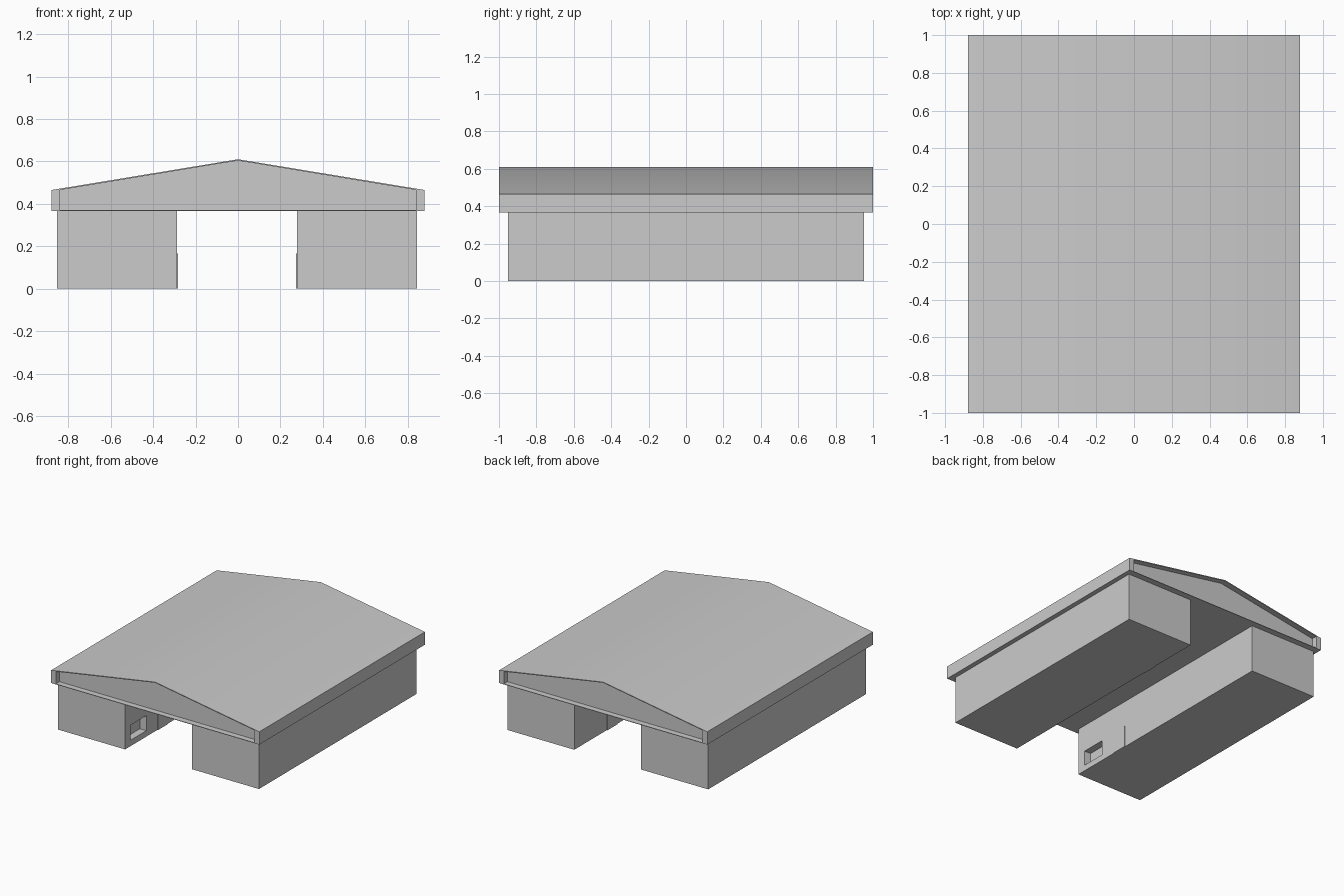
import bpy
import bmesh
from mathutils import Vector

if "Cube" in bpy.data.objects:
    bpy.data.objects.remove(bpy.data.objects["Cube"], do_unlink=True)

GREY = (0.6, 0.6, 0.6, 1)
grey = bpy.data.materials.new("plain grey")
grey.use_nodes = True
grey.diffuse_color = GREY
grey.node_tree.nodes["Principled BSDF"].inputs["Base Color"].default_value = GREY


def add_object(name, bm):
    bmesh.ops.recalc_face_normals(bm, faces=bm.faces)
    mesh = bpy.data.meshes.new(name)
    bm.to_mesh(mesh)
    bm.free()
    mesh.materials.append(grey)
    obj = bpy.data.objects.new(name, mesh)
    bpy.context.collection.objects.link(obj)
    return obj


def activate(obj):
    bpy.ops.object.select_all(action="DESELECT")
    obj.select_set(True)
    bpy.context.view_layer.objects.active = obj


def box(name, low, high, turn):
    """Box between two corners; turn = -1 spins it half a turn about the centre axis."""
    low, high = Vector(low), Vector(high)
    centre, size = (low + high) / 2, high - low
    bm = bmesh.new()
    bmesh.ops.create_cube(bm, size=1)
    for v in bm.verts:
        v.co = centre + v.co * size
        v.co.x = AXIS_X + turn * v.co.x
        v.co.y *= turn
    return add_object(name, bm)


# Roof: gabled prism whose end panels sit back inside a thin rim
def gable(half_width, base, eave, ridge):
    return [(-half_width, base), (half_width, base), (half_width, eave),
            (0, ridge), (-half_width, eave)]


OUTER = gable(0.88, 0.367, 0.465, 0.61)
INNER = gable(0.84, 0.371, 0.465, 0.604)
END, PANEL = 1.0, 0.955

bm = bmesh.new()
sections = [(INNER, -PANEL), (INNER, -END), (OUTER, -END),
            (OUTER, END), (INNER, END), (INNER, PANEL)]
rings = [[bm.verts.new((x, y, z)) for x, z in profile] for profile, y in sections]
for a, b in zip(rings, rings[1:]):
    for i in range(len(a)):
        j = (i + 1) % len(a)
        bm.faces.new((a[i], a[j], b[j], b[i]))
bm.faces.new(rings[0])
bm.faces.new(rings[-1])
roof = add_object("roof", bm)
activate(roof)
bpy.ops.object.shade_smooth_by_angle()

# Two room blocks facing the open aisle, one the half-turn of the other
AXIS_X = -0.005
WALL = -0.283
for side, turn in (("right", 1), ("left", -1)):
    block = box(side + "_room_block", (-0.849, -0.952, 0), (WALL, 0.952, 0.367), turn)

    # Window recess
    cutter = box("window_cutter", (WALL - 0.055, -0.885, 0.045), (WALL + 0.1, -0.695, 0.16), turn)
    cutter.hide_render = True
    cut = block.modifiers.new("window", "BOOLEAN")
    cut.operation = "DIFFERENCE"
    cut.solver = "EXACT"
    cut.object = cutter
    activate(block)
    bpy.ops.object.modifier_apply(modifier=cut.name)
    bpy.data.objects.remove(cutter, do_unlink=True)

    # Door panel
    box(side + "_door", (WALL - 0.002, -0.56, 0), (WALL + 0.005, -0.44, 0.165), turn)
